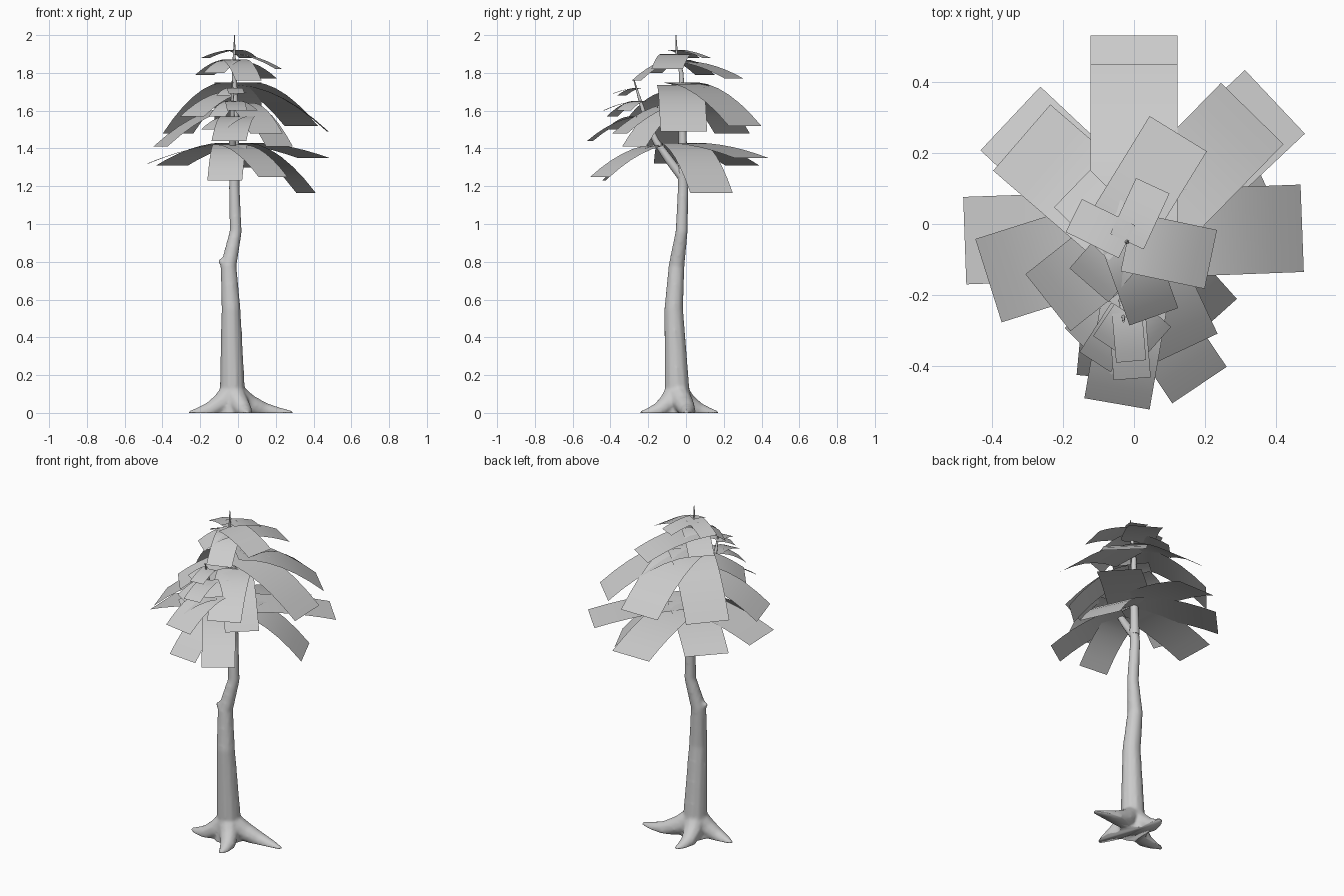
import bpy, bmesh, math
from mathutils import Vector

if "Cube" in bpy.data.objects:
    bpy.data.objects.remove(bpy.data.objects["Cube"])


def tube(name, pts):
    """Round tapered limb through points (x, y, z, radius)."""
    cu = bpy.data.curves.new(name, 'CURVE')
    cu.dimensions = '3D'
    cu.bevel_depth = 1.0
    cu.bevel_resolution = 3
    cu.use_fill_caps = True
    sp = cu.splines.new('POLY')
    sp.points.add(len(pts) - 1)
    for p, (x, y, z, r) in zip(sp.points, pts):
        p.co = (x, y, z, 1)
        p.radius = r
    ob = bpy.data.objects.new(name, cu)
    bpy.context.collection.objects.link(ob)
    bpy.ops.object.select_all(action='DESELECT')
    ob.select_set(True)
    bpy.context.view_layer.objects.active = ob
    bpy.ops.object.convert(target='MESH')
    ob = bpy.context.view_layer.objects.active
    for f in ob.data.polygons:
        f.use_smooth = True
    return ob


# trunk with root flare
parts = [tube("trunk", [(-.03, -.05, -.03, .085), (-.03, -.047, .13, .067),
                        (-.037, -.065, .55, .051),
                        (-.05, -.05, .78, .043), (-.012, -.023, .96, .033),
                        (-.02, -.015, 1.2, .029), (-.015, -.02, 1.3, .027)])]
for tx, ty in [(.29, 0), (.05, -.24), (-.26, -.07), (-.05, .17)]:
    c = Vector((-.03, -.05))
    d = Vector((tx, ty)) - c
    side = Vector((-d.y, d.x)) * .1
    ring = []
    for t in (.05, .28, .55, .8, 1):
        p = c + d * t + side * math.sin(t * math.pi)
        ring.append((p.x, p.y, .115 * (1 - t) ** 2.5 - .004, .014 + .05 * (1 - t) ** .7))
    parts.append(tube("root", ring))
# broken twig stub
parts.append(tube("stub", [(-.05, -.05, .75, .03), (-.075, -.055, .79, .022),
                           (-.1, -.06, .81, .012)]))
for p in parts:
    p.select_set(True)
trunk = parts[0]
bpy.context.view_layer.objects.active = trunk
bpy.ops.object.join()
rm = trunk.modifiers.new("blend", 'REMESH')
rm.mode = 'VOXEL'
rm.voxel_size = .01
rm.use_smooth_shade = True
sm = trunk.modifiers.new("soften", 'SMOOTH')
sm.iterations = 4
for m in ("blend", "soften"):
    bpy.ops.object.modifier_apply(modifier=m)
# cut the roots flat at the ground
bm = bmesh.new()
bm.from_mesh(trunk.data)
bmesh.ops.bisect_plane(bm, geom=bm.verts[:] + bm.edges[:] + bm.faces[:],
                       plane_co=(0, 0, 0), plane_no=(0, 0, 1), clear_inner=True)
bmesh.ops.holes_fill(bm, edges=[e for e in bm.edges if e.is_boundary], sides=0)
bm.to_mesh(trunk.data)
bm.free()

# upper stem and side branch
tube("upper_stem", [(-.018, -.015, 1.25, .027), (-.015, -.02, 1.6, .018),
                    (-.02, -.025, 1.8, .012), (-.02, -.05, 1.9, .007),
                    (-.018, -.053, 2.0, .002)])
tube("side_branch", [(-.017, -.015, 1.24, .024), (-.025, -.09, 1.34, .023),
                     (-.03, -.16, 1.44, .018), (-.03, -.215, 1.56, .014),
                     (-.03, -.275, 1.76, .003)])


def fronds(name, origin, width, zb, tips, seg=6):
    """Rectangular leaf cards arching from the stem at height zb to tips (x, y, z)."""
    base = Vector(origin)
    for x, y, zt in tips:
        reach = Vector((x, y)) - base
        s = Vector((-reach.y, reach.x)).normalized() * width / 2
        bm = bmesh.new()
        prev = None
        for i in range(seg + 1):
            t = i / seg
            p = base + reach * t
            z = zb - (zb - zt) * t ** 1.8
            row = [bm.verts.new((p.x + k * s.x, p.y + k * s.y, z)) for k in (-1, 1)]
            if prev:
                f = bm.faces.new((prev[0], row[0], row[1], prev[1]))
                f.smooth = True
            prev = row
        me = bpy.data.meshes.new(name)
        bm.to_mesh(me)
        bm.free()
        bpy.context.collection.objects.link(bpy.data.objects.new(name, me))


STEM, BRANCH, TOP = (0, -.03), (-.02, -.25), (-.02, -.05)
# wide lower and middle whorls
fronds("low_frond", STEM, .247, 1.43, [
    (.36, .135, 1.165), (.398, .345, 1.35), (0, .533, 1.3),
    (-.349, .298, 1.31), (-.478, -.047, 1.32)])
fronds("low_front_frond", (-.04, -.12), .185, 1.42, [
    (.185, -.455, 1.25), (-.07, -.435, 1.23)])
fronds("front_right_frond", STEM, .19, 1.64, [(.22, -.275, 1.41), (.15, -.35, 1.48)])
fronds("middle_frond", STEM, .247, 1.75, [
    (.334, .312, 1.52), (0, .45, 1.52), (-.317, .244, 1.48)])
fronds("middle_right_frond", STEM, .247, 1.735, [(.475, -.012, 1.49)])
fronds("middle_left_frond", STEM, .247, 1.62, [(-.411, -.16, 1.41)])
fronds("front_left_frond", STEM, .205, 1.7, [(-.243, -.222, 1.57)])
# small fronds on the side branch
fronds("branch_low_frond", (0, -.23), .187, 1.57, [(-.048, -.508, 1.44), (-.13, -.36, 1.5)])
fronds("branch_top_frond", BRANCH, .105, 1.65, [
    (-.005, -.437, 1.6), (-.11, -.39, 1.57), (.07, -.33, 1.6)])
fronds("branch_tip_frond", BRANCH, .085, 1.72, [(-.008, -.388, 1.69), (-.08, -.34, 1.68)])
# crown
fronds("upper_frond", (-.05, -.03), .19, 1.86, [(.125, .255, 1.77)])
fronds("upper_right_frond", TOP, .17, 1.9, [(.217, -.1, 1.82)])
fronds("upper_small_frond", TOP, .146, 1.87, [
    (.056, -.262, 1.76), (-.175, .1, 1.79), (-.127, -.173, 1.8)])
fronds("crown_frond", TOP, .104, 1.92, [(-.17, .024, 1.88), (.053, .108, 1.88)])
